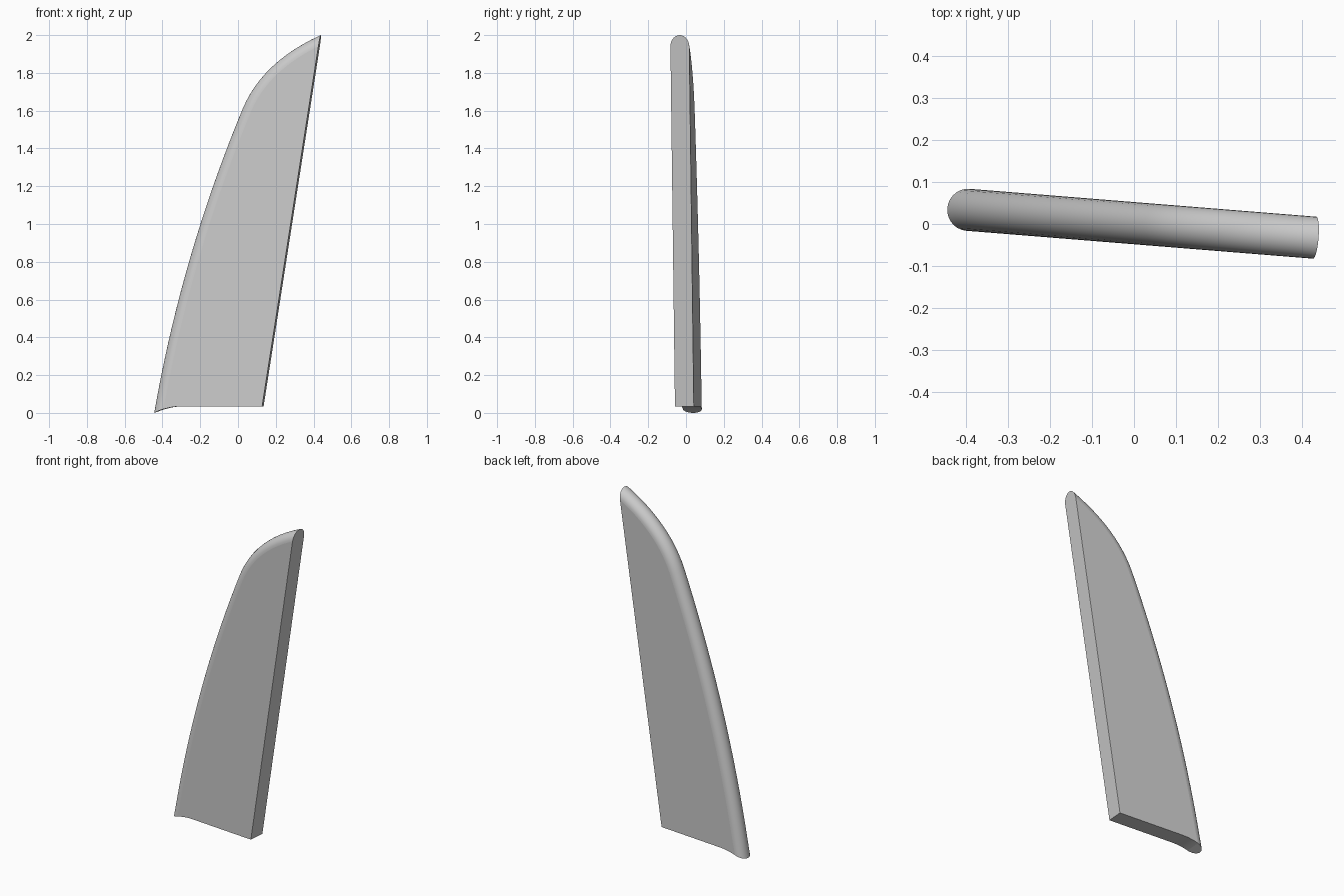
import bpy, bmesh
from math import sin, cos, pi, radians
from mathutils import Vector

cube = bpy.data.objects.get("Cube")
if cube:
    bpy.data.objects.remove(cube, do_unlink=True)

R = 0.05            # half thickness, also the radius of the rounded leading edge
ARC = 14            # segments around the leading edge
HEEL = Vector((0.132, 0.035))
TIP = Vector((0.44, 2.0))
NOSE_X, FLAT_X = -0.445, -0.29


def bezier(a, b, c, n):
    """Points and inward normals along a quadratic curve."""
    a, b, c = Vector(a), Vector(b), Vector(c)
    for i in range(n + 1):
        t = i / n
        p = a * (1 - t) ** 2 + b * 2 * t * (1 - t) + c * t * t
        d = ((b - a) * (1 - t) + (c - b) * t).normalized()
        yield p, Vector((d.y, -d.x)), d


def base_height(x):
    """Underside: scooped up from the nose, then flat."""
    t = min(max((x - NOSE_X) / (FLAT_X - NOSE_X), 0), 1)
    return HEEL.y * (1 - (1 - t) ** 2)


def slide_to_trailing(p, d):
    """Move p along d until it meets the straight trailing edge."""
    e = TIP - HEEL
    return p + d * ((HEEL - p).cross(e) / d.cross(e))


# Leading edge outline
outline = list(bezier((NOSE_X, 0), (-0.30, 0.83), (0.025, 1.61), 18))
outline += list(bezier((0.025, 1.61), (0.13, 1.86), TIP, 12))[1:]

# Rounded leading edge, one half ring per outline point
bm = bmesh.new()
rows = []
for i, (p, n, d) in enumerate(outline):
    row = []
    for k in range(ARC + 1):
        a = -pi / 2 + pi * k / ARC
        q = p + n * R * (1 - cos(a))
        if i == 0:
            q.y = base_height(q.x)
        elif i == len(outline) - 1:
            q = slide_to_trailing(q, d)
        row.append(bm.verts.new((q.x, R * sin(a), q.y)))
    rows.append(row)
for lower, upper in zip(rows, rows[1:]):
    for k in range(ARC):
        bm.faces.new((lower[k], lower[k + 1], upper[k + 1], upper[k]))

# Underside strip from the nose to the heel
start = rows[0][0].co.x
xs = [start + (FLAT_X - start) * i / 6 for i in range(1, 7)] + [HEEL.x]
under = [[bm.verts.new((x, y, base_height(x))) for x in xs] for y in (-R, R)]
front = [rows[0][0]] + under[0]
back = [rows[0][-1]] + under[1]
for i in range(len(xs)):
    bm.faces.new((front[i], front[i + 1], back[i + 1], back[i]))
bm.faces.new(rows[0])

# Trailing face and the two flat sides
bm.faces.new(rows[-1] + [back[-1], front[-1]])
bm.faces.new([r[0] for r in rows] + under[0][::-1])
bm.faces.new([r[-1] for r in rows] + under[1][::-1])
bmesh.ops.recalc_face_normals(bm, faces=bm.faces[:])

mesh = bpy.data.meshes.new("fin_blade")
bm.to_mesh(mesh)
bm.free()
fin = bpy.data.objects.new("fin_blade", mesh)
bpy.context.collection.objects.link(fin)
fin.location.y = 0.002
fin.rotation_euler.z = radians(-4.6)

# Plain grey finish
grey = bpy.data.materials.new("light_grey")
grey.use_nodes = True
colour = (0.6, 0.6, 0.6, 1)
grey.diffuse_color = colour
grey.node_tree.nodes["Principled BSDF"].inputs["Base Color"].default_value = colour
mesh.materials.append(grey)

# Smooth rounded edge, flat sides
bpy.ops.object.select_all(action="DESELECT")
fin.select_set(True)
bpy.context.view_layer.objects.active = fin
bpy.ops.object.shade_smooth_by_angle(angle=radians(30))
for face in mesh.polygons:
    if len(face.vertices) > 4:
        face.use_smooth = False
